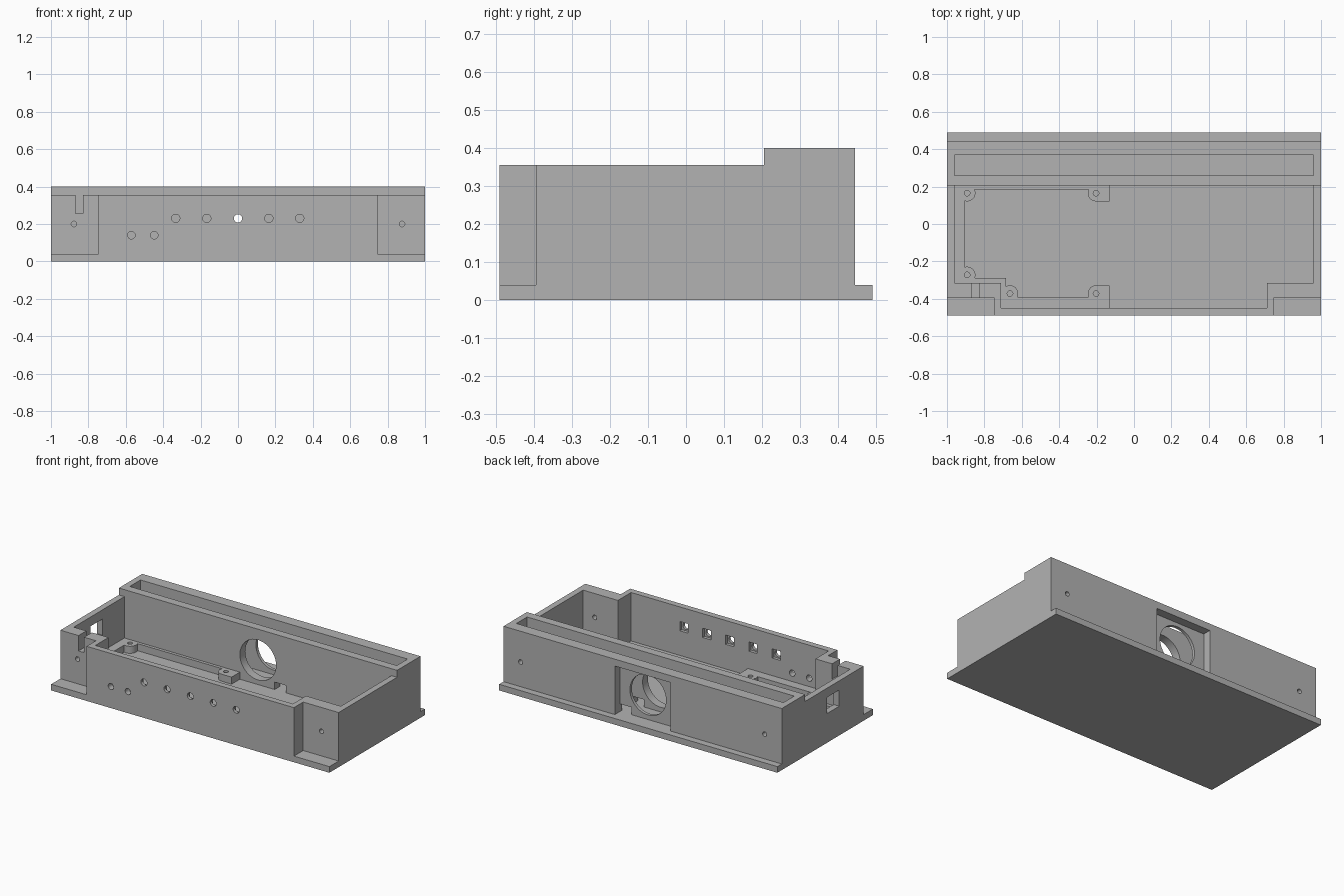
import bpy, math
from mathutils import Matrix

if "Cube" in bpy.data.objects:
    bpy.data.objects.remove(bpy.data.objects["Cube"])

grey = bpy.data.materials.new("light grey plastic")
grey.diffuse_color = (0.45, 0.45, 0.45, 1)
grey.use_nodes = True
grey.node_tree.nodes["Principled BSDF"].inputs["Base Color"].default_value = grey.diffuse_color


def box(name, x0, x1, y0, y1, z0, z1):
    bpy.ops.mesh.primitive_cube_add(size=1)
    ob = bpy.context.object
    ob.name = name
    ob.data.transform(Matrix.Translation(((x0 + x1) / 2, (y0 + y1) / 2, (z0 + z1) / 2))
                      @ Matrix.Diagonal((x1 - x0, y1 - y0, z1 - z0, 1)))
    return ob


def rod(name, r, a, b, c, d, axis="Y", sides=32):
    """Cylinder from a to b along the axis, centred on (x, z) for Y or (x, y) for Z."""
    bpy.ops.mesh.primitive_cylinder_add(vertices=sides, radius=r, depth=b - a)
    ob = bpy.context.object
    ob.name = name
    m = (a + b) / 2
    if axis == "Y":
        ob.data.transform(Matrix.Translation((c, m, d)) @ Matrix.Rotation(math.pi / 2, 4, "X"))
    else:
        ob.data.transform(Matrix.Translation((c, d, m)))
    return ob


def combine(target, tool, operation):
    mod = target.modifiers.new("combine", "BOOLEAN")
    mod.operation, mod.solver, mod.object = operation, "EXACT", tool
    bpy.context.view_layer.objects.active = target
    bpy.ops.object.modifier_apply(modifier=mod.name)
    bpy.data.objects.remove(tool)


def cut(target, *tools):
    for t in tools:
        combine(target, t, "DIFFERENCE")


def finish(ob):
    ob.data.materials.clear()
    ob.data.materials.append(grey)
    bpy.ops.object.select_all(action="DESELECT")
    ob.select_set(True)
    bpy.context.view_layer.objects.active = ob
    bpy.ops.object.shade_smooth_by_angle(angle=math.radians(30))


# Solid housing: stepped in height, with a lip along the back
housing = box("housing", -1, 1, -0.49, 0.49, 0, 0.4)
cut(housing,
    box("step", -2, 2, -1, 0.205, 0.355, 1),
    box("back_lip", -2, 2, 0.445, 1, 0.04, 1),
    box("corner_l", -2, -0.745, -1, -0.395, 0.04, 1),
    box("corner_r", 0.745, 2, -1, -0.395, 0.04, 1))

# Main tray, its front bay, and the rear channel
tray = box("tray", -0.96, 0.96, -0.315, 0.205, 0.04, 0.6)
combine(tray, box("front_bay", -0.71, 0.71, -0.45, 0.1, 0.04, 0.6), "UNION")
cut(housing, tray, box("channel", -0.96, 0.96, 0.26, 0.37, 0.04, 0.6))

# Rear recess, round opening and cable notch
cut(housing,
    box("recess", -0.2, 0.2, 0.39, 0.48, 0.04, 0.355),
    rod("round_opening", 0.13, 0.15, 0.43, 0, 0.2, sides=64),
    box("cable_notch", 0.12, 0.2, 0.15, 0.43, 0.04, 0.088))

# Left side socket opening and front cable slot
cut(housing,
    box("socket", -1.1, -0.9, -0.145, -0.02, 0.19, 0.295),
    box("cable_slot", -0.87, -0.83, -0.45, -0.28, 0.255, 0.6))

# Button holes with square pockets inside, and two lamp holes
for x in (-0.333, -0.167, 0, 0.165, 0.33):
    cut(housing,
        rod("button_hole", 0.022, -0.6, -0.4, x, 0.23),
        box("pocket", x - 0.03, x + 0.03, -0.47, -0.42, 0.2, 0.26))
for x in (-0.57, -0.448):
    cut(housing, rod("lamp_hole", 0.02, -0.6, -0.4, x, 0.14))

# Screw holes in the front corners and the rear wall
for x in (-0.877, 0.877):
    cut(housing,
        rod("front_screw", 0.015, -0.45, -0.28, x, 0.2),
        rod("rear_screw", 0.015, 0.33, 0.48, x, 0.2))
finish(housing)

# Circuit board ledge along the tray walls with rounded screw bosses
LOW, TOP = 0.03, 0.086
ledge = box("board_ledge", -0.965, -0.905, -0.32, 0.21, LOW, TOP)
strips = [(-0.94, -0.13, 0.185, 0.21), (-0.94, -0.685, -0.32, -0.29),
          (-0.715, -0.685, -0.455, -0.3), (-0.7, -0.13, -0.455, -0.39),
          (-0.2, -0.13, 0.12, 0.2), (-0.2, -0.13, -0.42, -0.328)]
for s in strips:
    combine(ledge, box("strip", *s, LOW, TOP), "UNION")
bosses = [(-0.892, 0.165), (-0.203, 0.165), (-0.892, -0.272), (-0.663, -0.372), (-0.203, -0.372)]
for x, y in bosses:
    combine(ledge, rod("boss", 0.044, LOW, TOP, x, y, "Z"), "UNION")
for x, y in bosses:
    cut(ledge, rod("boss_hole", 0.015, 0.045, 0.2, x, y, "Z"))
finish(ledge)
